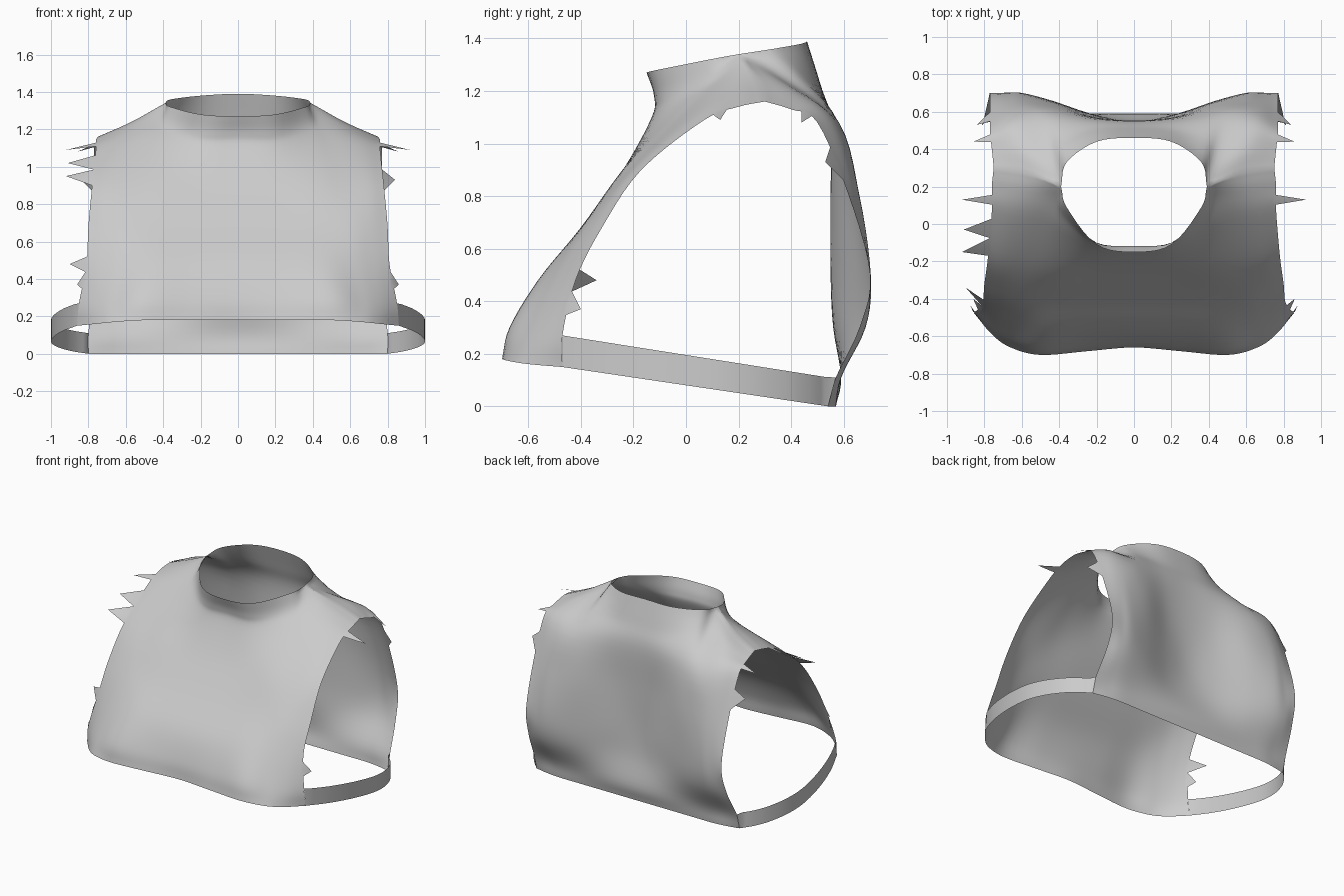
import bpy
import bmesh
from mathutils import Vector

default_cube = bpy.data.objects.get("Cube")
if default_cube:
    bpy.data.objects.remove(default_cube, do_unlink=True)

STEPS = 5  # spline steps between guide points

cloth = bpy.data.materials.new("grey cloth")
cloth.use_nodes = True
cloth_colour = (0.6, 0.6, 0.6, 1)
cloth.diffuse_color = cloth_colour
cloth.node_tree.nodes["Principled BSDF"].inputs["Base Color"].default_value = cloth_colour


def spline(points, before=None):
    """Smooth curve through the points; 'before' sets the starting tangent."""
    points = [Vector(p) for p in points]
    first = before if before is not None else 2 * points[0] - points[1]
    padded = [first] + points + [2 * points[-1] - points[-2]]
    curve = []
    for a, b, c, d in zip(padded, padded[1:], padded[2:], padded[3:]):
        for step in range(STEPS):
            t = step / STEPS
            curve.append(b + 0.5 * t * ((c - a) + t * ((2 * a - 5 * b + 4 * c - d)
                                                       + t * (3 * (b - c) + d - a))))
    return curve + [points[-1]]


def add_grid(bm, columns):
    """Skin neighbouring columns of points with quads."""
    verts = [[bm.verts.new(p) for p in column] for column in columns]
    for left, right in zip(verts, verts[1:]):
        for row in range(len(left) - 1):
            bm.faces.new((left[row], right[row], right[row + 1], left[row + 1]))


def panel_columns(guides):
    """Fill in columns from the centre to the armhole."""
    tall = [spline(list(zip(*guide))) for guide in guides]
    rows = []
    for points in zip(*tall):
        mirrored = Vector((-points[1].x, points[1].y, points[1].z))
        rows.append(spline(points, mirrored))
    # The top row turns a corner where the collar meets the shoulder seam
    rows[-1] = spline(points[:4], mirrored) + spline(points[3:])[1:]
    return list(zip(*rows))


def flip(point, side):
    return Vector((point[0] * side, point[1], point[2]))


def finish(bm, name):
    bmesh.ops.remove_doubles(bm, verts=bm.verts, dist=0.001)
    bmesh.ops.recalc_face_normals(bm, faces=bm.faces)
    mesh = bpy.data.meshes.new(name)
    bm.to_mesh(mesh)
    bm.free()
    mesh.materials.append(cloth)
    mesh.shade_smooth()
    obj = bpy.data.objects.new(name, mesh)
    bpy.context.scene.collection.objects.link(obj)
    return obj


# Guide columns from hem to neckline or shoulder seam: x values, y values, z values
front_guides = [
    ([0] * 8, [-.66, -.64, -.56, -.4, -.24, -.13, -.12, -.15],
     [.18, .3, .48, .68, .9, 1.1, 1.18, 1.27]),
    ([.25, .25, .24, .22, .21, .2, .2, .2], [-.68, -.65, -.56, -.4, -.24, -.12, -.1, -.11],
     [.18, .3, .48, .68, .9, 1.1, 1.18, 1.28]),
    ([.5, .5, .46, .44, .42, .4, .38, .36], [-.7, -.67, -.56, -.4, -.24, -.04, .05, .09],
     [.18, .3, .48, .68, .9, 1.12, 1.22, 1.32]),
    ([.66, .66, .62, .6, .57, .5, .44, .39], [-.66, -.61, -.52, -.39, -.22, .02, .15, .2],
     [.17, .28, .47, .68, .9, 1.14, 1.26, 1.34]),
    ([.76, .76, .73, .71, .7, .66, .61, .57], [-.59, -.55, -.47, -.36, -.2, .04, .18, .27],
     [.16, .27, .47, .68, .9, 1.11, 1.2, 1.24]),
    ([.86, .85, .81, .8, .78, .76, .76, .75], [-.47, -.47, -.42, -.32, -.17, .07, .2, .3],
     [.15, .27, .48, .68, .9, 1.09, 1.14, 1.16]),
]
back_height = [0, .11, .3, .5, .8, 1.08]
back_guides = [
    ([0] * 8, [.57, .59, .56, .55, .55, .55, .51, .46], back_height + [1.23, 1.39]),
    ([.2] * 8, [.57, .59, .58, .58, .57, .56, .5, .44], back_height + [1.23, 1.38]),
    ([.45, .45, .45, .44, .42, .4, .38, .36], [.57, .59, .65, .66, .64, .58, .44, .33],
     back_height + [1.25, 1.36]),
    ([.6, .6, .6, .6, .58, .52, .45, .39], [.57, .59, .68, .7, .66, .58, .36, .2],
     back_height + [1.25, 1.34]),
    ([.7, .7, .7, .69, .68, .66, .62, .57], [.56, .58, .68, .7, .65, .56, .42, .27],
     back_height + [1.19, 1.24]),
    ([.8, .8, .78, .77, .77, .77, .76, .75], [.54, .57, .66, .7, .62, .5, .4, .3],
     back_height + [1.13, 1.16]),
]

# Torn threads of cloth around the armholes: shared tips, then right side only
shared_tips = [(.92, .13, 1.09), (.86, -.4, .37), (.84, .53, .93), (.86, .44, 1.08)]
right_tips = [(.9, -.34, .48), (.91, -.03, 1.02), (.92, -.15, .95)]

# Shirt body: front and back panels, mirrored, with torn armhole edges
body = bmesh.new()
front = panel_columns(front_guides)
back = panel_columns(back_guides)
for side in (1, -1):
    for columns in (front, back):
        add_grid(body, [[flip(p, side) for p in column] for column in columns])
    armhole = list(front[-1][STEPS:]) + list(back[-1][STEPS:-1])[::-1]
    for tip in shared_tips + (right_tips if side < 0 else []):
        nearest = min(range(1, len(armhole) - 1),
                      key=lambda i: (armhole[i] - Vector(tip)).length)
        corners = (armhole[nearest - 1], armhole[nearest], Vector(tip), armhole[nearest + 1])
        a, b, point, c = [body.verts.new(flip(p, side)) for p in corners]
        body.faces.new((a, b, point))
        body.faces.new((b, c, point))
finish(body, "shirt_body")

# Hem bands: narrow strips joining front and back below each armhole
band_path = [(.86, -.47), (.93, -.3), (.98, -.1), (1, .1), (.98, .25),
             (.93, .38), (.87, .47), (.8, .54)]
lower = spline([(x, y, .15 - .148 * (y + .47)) for x, y in band_path])
upper = [p + Vector((0, 0, .12 - .01 * (p.y + .47))) for p in lower]
upper[0], upper[-1] = front[-1][STEPS], back[-1][STEPS]
for side, name in ((1, "left_hem_band"), (-1, "right_hem_band")):
    band = bmesh.new()
    add_grid(band, [[flip(a, side), flip(b, side)] for a, b in zip(lower, upper)])
    finish(band, name)
